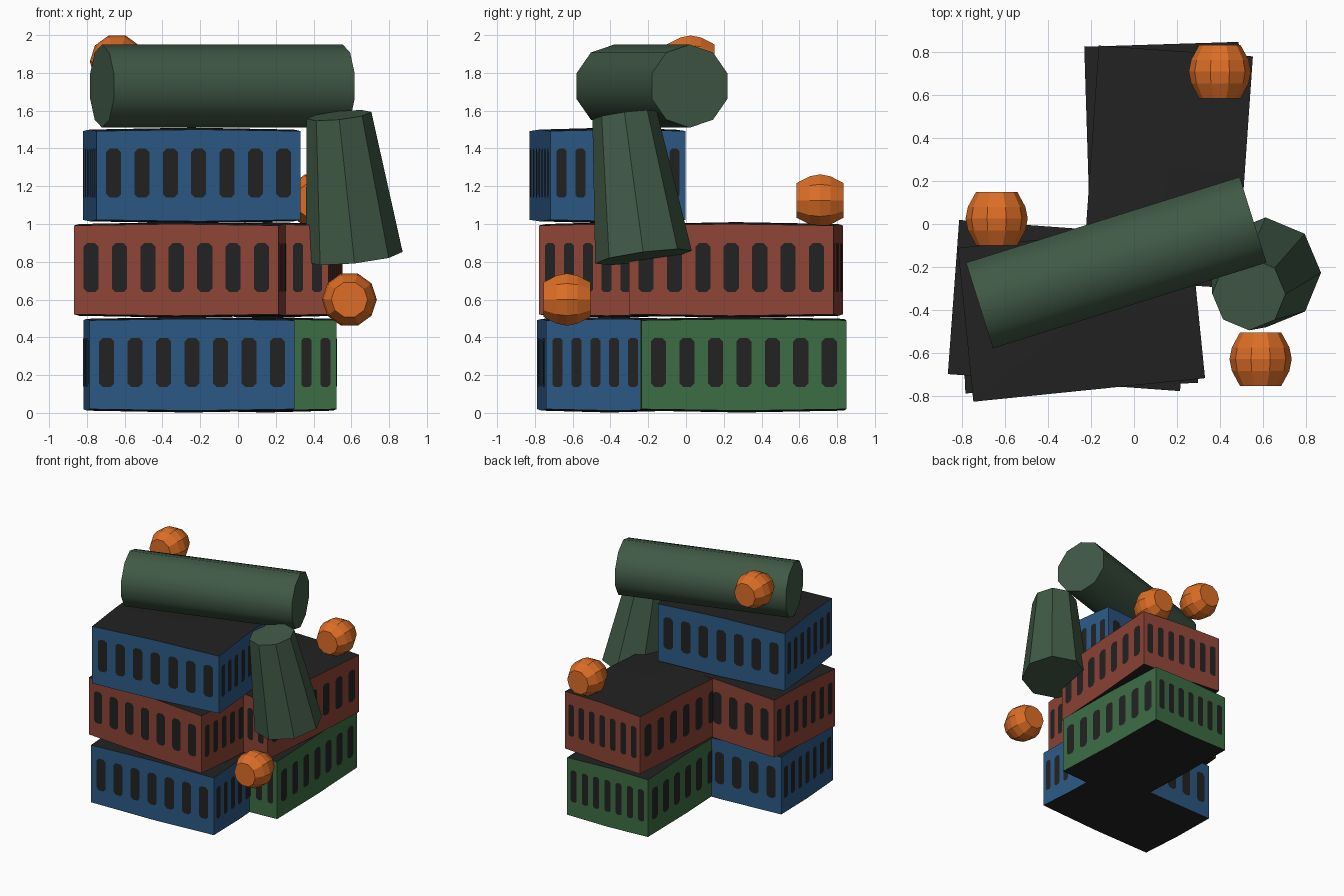
import bpy, bmesh, math
from mathutils import Vector, Matrix

if "Cube" in bpy.data.objects:
    bpy.data.objects.remove(bpy.data.objects["Cube"])


def material(name, rgb):
    m = bpy.data.materials.new(name)
    m.diffuse_color = (*rgb, 1)
    m.use_nodes = True
    m.node_tree.nodes["Principled BSDF"].inputs["Base Color"].default_value = m.diffuse_color
    return m


BLACK = material("charcoal", (0.016, 0.016, 0.016))
BLUE = material("crate_blue", (0.025, 0.10, 0.235))
RED = material("crate_red", (0.27, 0.058, 0.038))
GREEN = material("crate_green", (0.046, 0.155, 0.060))
DRUM = material("drum_green", (0.052, 0.100, 0.061))
ORANGE = material("barrel_orange", (0.72, 0.155, 0.020))


def finish(name, bm, mats, recalc=True):
    if recalc:
        bmesh.ops.recalc_face_normals(bm, faces=bm.faces)
    me = bpy.data.meshes.new(name)
    bm.to_mesh(me)
    bm.free()
    for m in mats:
        me.materials.append(m)
    ob = bpy.data.objects.new(name, me)
    bpy.context.collection.objects.link(ob)
    return ob


# Shipping crate: slightly bulged lid and floor, coloured walls, dark window plates
def crate(name, mat, centre, angle, length=1.085, width=0.72):
    bm = bmesh.new()
    a, b = length / 2, width / 2
    ring = [(-a, -b), (0, -b), (a, -b), (a, 0), (a, b), (0, b), (-a, b), (-a, 0)]
    low, high = [], []
    for i, (x, y) in enumerate(ring):
        h = 0.243 if i % 2 else 0.235
        low.append(bm.verts.new((x, y, -h)))
        high.append(bm.verts.new((x, y, h)))
    for side, sign in ((low, -1), (high, 1)):
        hub = bm.verts.new((0, 0, sign * 0.253))
        for i in range(8):
            p, q = side[i], side[(i + 1) % 8]
            bm.faces.new((hub, p, q) if sign > 0 else (hub, q, p))
    for i in range(0, 8, 2):
        j, k = i + 1, (i + 2) % 8
        wall = bm.faces.new((low[i], low[j], low[k], high[k], high[j], high[i]))
        wall.material_index = 1
    # seven windows on every wall
    for k in range(4):
        span, out = (length, b) if k % 2 == 0 else (width, a)
        turn = Matrix.Rotation(k * math.pi / 2, 4, 'Z')
        w, h, c = span * 0.037, 0.13, span * 0.018
        shape = [(-w, -h + c), (-w + c, -h), (w - c, -h), (w, -h + c),
                 (w, h - c), (w - c, h), (-w + c, h), (-w, h - c)]
        for n in range(-3, 4):
            bm.faces.new([bm.verts.new(turn @ Vector((n * span * 0.139 + x, -out - 0.003, z + 0.012)))
                          for x, z in shape])
    ob = finish(name, bm, [BLACK, mat], recalc=False)
    ob.location = centre
    ob.rotation_euler.z = math.radians(angle)
    return ob


# Capped solid of revolution running from start to end; profile = (distance, radius)
def turned(name, mat, start, direction, profile, sides, phase=0.0):
    bm = bmesh.new()
    turn = Vector((0, 0, 1)).rotation_difference(Vector(direction))
    rings = []
    for t, r in profile:
        rings.append([bm.verts.new(turn @ Vector((
            r * math.cos(phase + 2 * math.pi * i / sides),
            r * math.sin(phase + 2 * math.pi * i / sides), t))) for i in range(sides)])
    for r0, r1 in zip(rings, rings[1:]):
        for i in range(sides):
            j = (i + 1) % sides
            bm.faces.new((r0[i], r0[j], r1[j], r1[i]))
    bm.faces.new(rings[0])
    bm.faces.new(rings[-1])
    ob = finish(name, bm, [mat])
    ob.location = start
    return ob


# Stacked crates
crate("lower_front_crate", BLUE, (-0.26, -0.405, 0.255), 2.6)
crate("lower_back_crate", GREEN, (0.145, 0.295, 0.255), 91.8)
crate("middle_front_crate", RED, (-0.30, -0.38, 0.757), -4.2)
crate("middle_back_crate", RED, (0.157, 0.265, 0.757), 86)
crate("top_crate", BLUE, (-0.245, -0.415, 1.257), 5.8)

# Long drum lying on the stack
lean = math.radians(17.4)
drum = turned("lying_drum", DRUM, (-0.72, -0.38, 1.73), (math.cos(lean), math.sin(lean), 0),
              [(0, 0.22), (1.336, 0.22)], 10, lean)
for p in drum.data.polygons:
    p.use_smooth = len(p.vertices) == 4
for e in drum.data.edges:
    ends = [drum.data.vertices[v].co for v in e.vertices]
    e.use_edge_sharp = (ends[0] - ends[1]).length < 0.5

# Tapered tank leaning against the stack
base, tip = Vector((0.615, -0.225, 0.825)), Vector((0.535, -0.325, 1.575))
turned("leaning_tank", DRUM, base, tip - base, [(0, 0.258), ((tip - base).length, 0.172)], 8)

# Small orange barrels, axes pointing front to back
barrel = [(-0.125, 0.096), (-0.055, 0.134), (0, 0.145), (0.055, 0.134), (0.125, 0.096)]
for i, spot in enumerate([(-0.64, 0.025, 1.86), (0.40, 0.71, 1.125), (0.59, -0.63, 0.60)]):
    turned(f"barrel_{i + 1}", ORANGE, spot, (0, 1, 0), barrel, 10)
